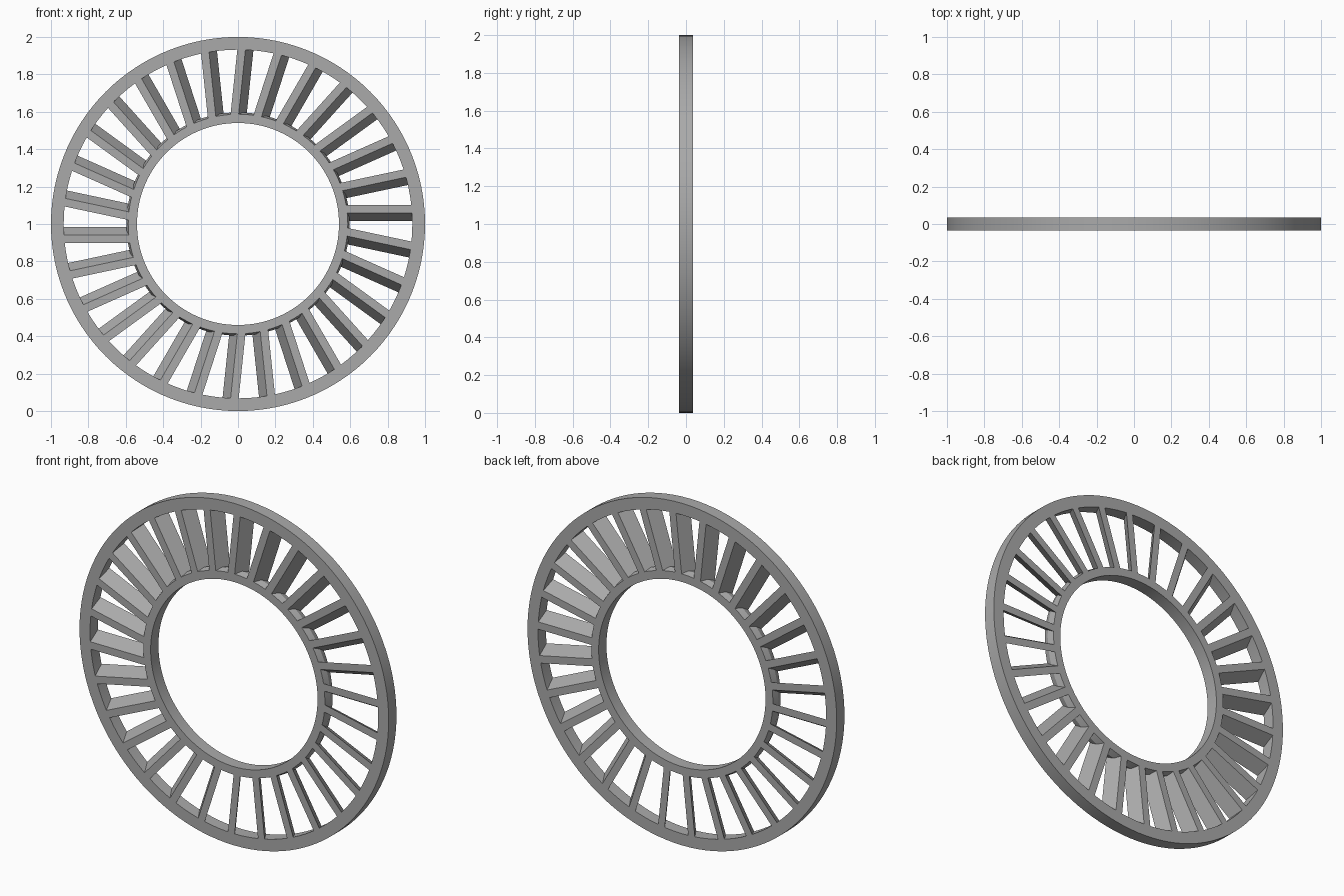
import bpy, bmesh, math
from mathutils import Matrix

if "Cube" in bpy.data.objects:
    bpy.data.objects.remove(bpy.data.objects["Cube"])

HALF = 0.036        # half thickness of the wheel
VANES = 30
SEGMENTS = 120

grey = bpy.data.materials.new("plain grey")
grey.diffuse_color = (0.4, 0.4, 0.4, 1)
grey.use_nodes = True
grey.node_tree.nodes["Principled BSDF"].inputs["Base Color"].default_value = grey.diffuse_color


def finish(name, bm):
    bmesh.ops.recalc_face_normals(bm, faces=bm.faces)
    mesh = bpy.data.meshes.new(name)
    bm.to_mesh(mesh)
    bm.free()
    mesh.materials.append(grey)
    obj = bpy.data.objects.new(name, mesh)
    bpy.context.collection.objects.link(obj)
    bpy.context.view_layer.objects.active = obj
    obj.select_set(True)
    bpy.ops.object.shade_smooth_by_angle(angle=math.radians(20))
    obj.select_set(False)
    return obj


def ring(name, profile):
    """Sweep a closed (radius, y) profile around the wheel axis."""
    bm = bmesh.new()
    loops = []
    for i in range(SEGMENTS):
        a = 2 * math.pi * i / SEGMENTS
        loops.append([bm.verts.new((r * math.cos(a), y, 1 + r * math.sin(a)))
                      for r, y in profile])
    n = len(profile)
    for i in range(SEGMENTS):
        p, q = loops[i], loops[(i + 1) % SEGMENTS]
        for j in range(n):
            k = (j + 1) % n
            bm.faces.new((p[j], p[k], q[k], q[j]))
    return finish(name, bm)


# Rims
ring("outer_rim", [(0.932, -HALF), (1.0, -HALF), (1.0, HALF), (0.932, HALF)])
ring("inner_rim", [(0.54, -HALF), (0.587, -HALF), (0.597, 0),
                   (0.587, HALF), (0.54, HALF)])

# Slanted vanes: a leaning parallelogram section, repeated round the wheel
section = [(-HALF, 0.058), (-HALF, 0.101), (HALF, 0.058), (HALF, 0.015)]
bm = bmesh.new()
for i in range(VANES):
    turn = Matrix.Translation((0, 0, 1)) @ Matrix.Rotation(-2 * math.pi * i / VANES, 4, 'Y')
    ends = []
    for r in (0.57, 0.94):
        ends.append([bm.verts.new(turn @ Matrix.Translation((math.sqrt(r * r - z * z), y, z)).translation)
                     for y, z in section])
    a, b = ends
    bm.faces.new(a)
    bm.faces.new(b)
    for j in range(4):
        k = (j + 1) % 4
        bm.faces.new((a[j], a[k], b[k], b[j]))
finish("vanes", bm)
